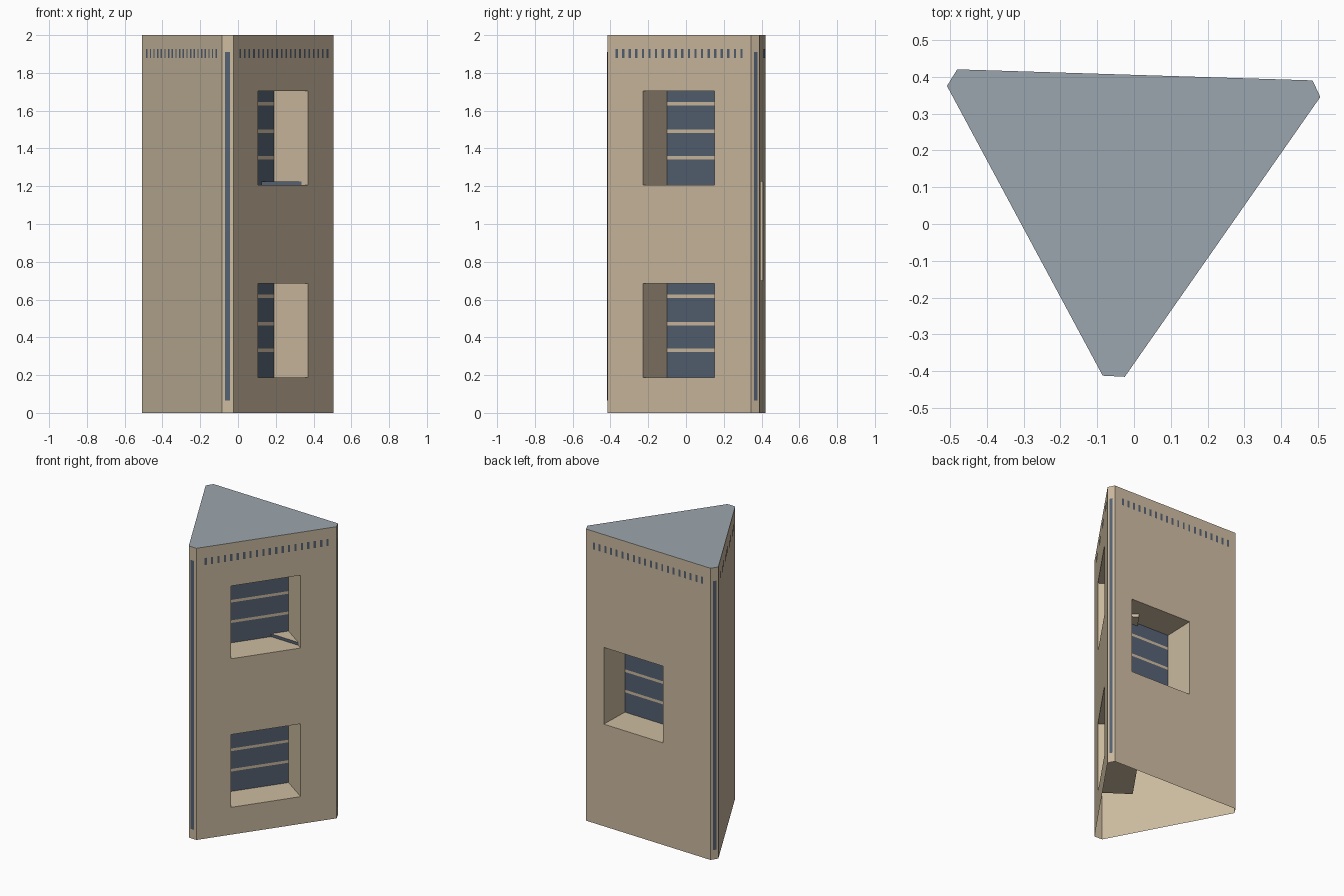
import bpy
import bmesh
from mathutils import Vector

cube = bpy.data.objects.get("Cube")
if cube:
    bpy.data.objects.remove(cube, do_unlink=True)

HEIGHT = 2.0
DEPTH = 0.22
BARS = (0.145, 0.285, 0.43)   # bar heights above each sill
BAR_HALF = 0.009

# Corners of the blunted triangle, anticlockwise from above
CORNERS = [Vector(p) for p in ((-0.025, -0.415), (0.506, 0.345), (0.485, 0.39),
                               (-0.48, 0.42), (-0.508, 0.375), (-0.085, -0.412))]


def make_material(name, colour):
    mat = bpy.data.materials.new(name)
    mat.use_nodes = True
    mat.diffuse_color = (*colour, 1)
    mat.node_tree.nodes["Principled BSDF"].inputs["Base Color"].default_value = (*colour, 1)
    return mat


STONE = make_material("tan stone", (0.61, 0.50, 0.355))
ROOF = make_material("grey roof", (0.33, 0.38, 0.42))
GLASS = make_material("dark blue glass", (0.09, 0.12, 0.17))


def finish(bm, name, *mats):
    mesh = bpy.data.meshes.new(name)
    bm.to_mesh(mesh)
    bm.free()
    for mat in mats:
        mesh.materials.append(mat)
    obj = bpy.data.objects.new(name, mesh)
    bpy.context.collection.objects.link(obj)
    return obj


def side_point(side):
    """Return a function giving a point on a side: fraction, height, inward depth."""
    a, b = CORNERS[side], CORNERS[(side + 1) % len(CORNERS)]
    t = (b - a).normalized()
    inward = Vector((-t.y, t.x))

    def point(u, z, d=0.0):
        p = a.lerp(b, u) + inward * d
        return Vector((p.x, p.y, z))
    return point


def face(bm, points, mat=0):
    f = bm.faces.new([bm.verts.new(p) for p in points])
    f.material_index = mat


def panel(bm, point, u0, u1, z0, z1, d=0.0, mat=0):
    face(bm, [point(u0, z0, d), point(u1, z0, d), point(u1, z1, d), point(u0, z1, d)], mat)


def wall(name, side, u0=0.0, u1=1.0, openings=()):
    """Flat wall, pierced by openings that share one column."""
    bm = bmesh.new()
    point = side_point(side)
    if openings:
        panel(bm, point, 0, u0, 0, HEIGHT)
        panel(bm, point, u1, 1, 0, HEIGHT)
    bottom = 0
    for z0, z1 in openings:
        panel(bm, point, u0, u1, bottom, z0)
        bottom = z1
    panel(bm, point, u0, u1, bottom, HEIGHT)
    bmesh.ops.remove_doubles(bm, verts=bm.verts, dist=0.0001)
    finish(bm, name, STONE)


def window(name, side, u0, u1, z0, z1):
    """Deep recess whose back is glazing crossed by level bars."""
    bm = bmesh.new()
    point = side_point(side)

    def reveal(p, q):
        face(bm, [point(*p), point(*q), point(*q, DEPTH), point(*p, DEPTH)])

    loop = [(u0, z0), (u1, z0), (u1, z1), (u0, z1)]
    for i, p in enumerate(loop):
        reveal(p, loop[(i + 1) % len(loop)])
    low = z0
    for bar in BARS:
        start, end = z0 + bar - BAR_HALF, z0 + bar + BAR_HALF
        panel(bm, point, u0, u1, low, start, DEPTH, 1)
        panel(bm, point, u0, u1, start, end, DEPTH, 0)
        low = end
    panel(bm, point, u0, u1, low, z1, DEPTH, 1)
    bmesh.ops.remove_doubles(bm, verts=bm.verts, dist=0.0001)
    finish(bm, name, STONE, GLASS)


def vent_row(name, side, count=20):
    """Row of small upright slots under the roof."""
    bm = bmesh.new()
    point = side_point(side)
    for i in range(count):
        u = 0.065 + 0.87 * i / (count - 1)
        panel(bm, point, u - 0.008, u + 0.008, 1.878, 1.926, -0.003)
    finish(bm, name, GLASS)


def corner_strip(name, side):
    bm = bmesh.new()
    panel(bm, side_point(side), 0.28, 0.72, 0.065, 1.91, -0.003)
    finish(bm, name, GLASS)


# Walls with their windows
RIGHT, BACK, LEFT = 0, 2, 4
right_span, right_openings = (0.247, 0.744), [(0.187, 0.686), (1.206, 1.705)]
back_span, back_openings = (0.142, 0.62), [(0.70, 1.226)]
wall("right_wall", RIGHT, *right_span, right_openings)
wall("back_wall", BACK, *back_span, back_openings)
wall("left_wall", LEFT)
for label, opening in zip(("lower", "upper"), right_openings):
    window(label + "_right_window", RIGHT, *right_span, *opening)
window("back_window", BACK, *back_span, *back_openings[0])

# Vents on the broad sides
for label, side in (("right", RIGHT), ("back", BACK), ("left", LEFT)):
    vent_row(label + "_vents", side)

# Blunt corners with tall glass strips
for label, side in (("back_right", 1), ("back_left", 3), ("front", 5)):
    wall(label + "_corner", side)
    corner_strip(label + "_corner_strip", side)

# Flat roof
roof = bmesh.new()
face(roof, [(c.x, c.y, HEIGHT) for c in CORNERS])
finish(roof, "roof", ROOF)
